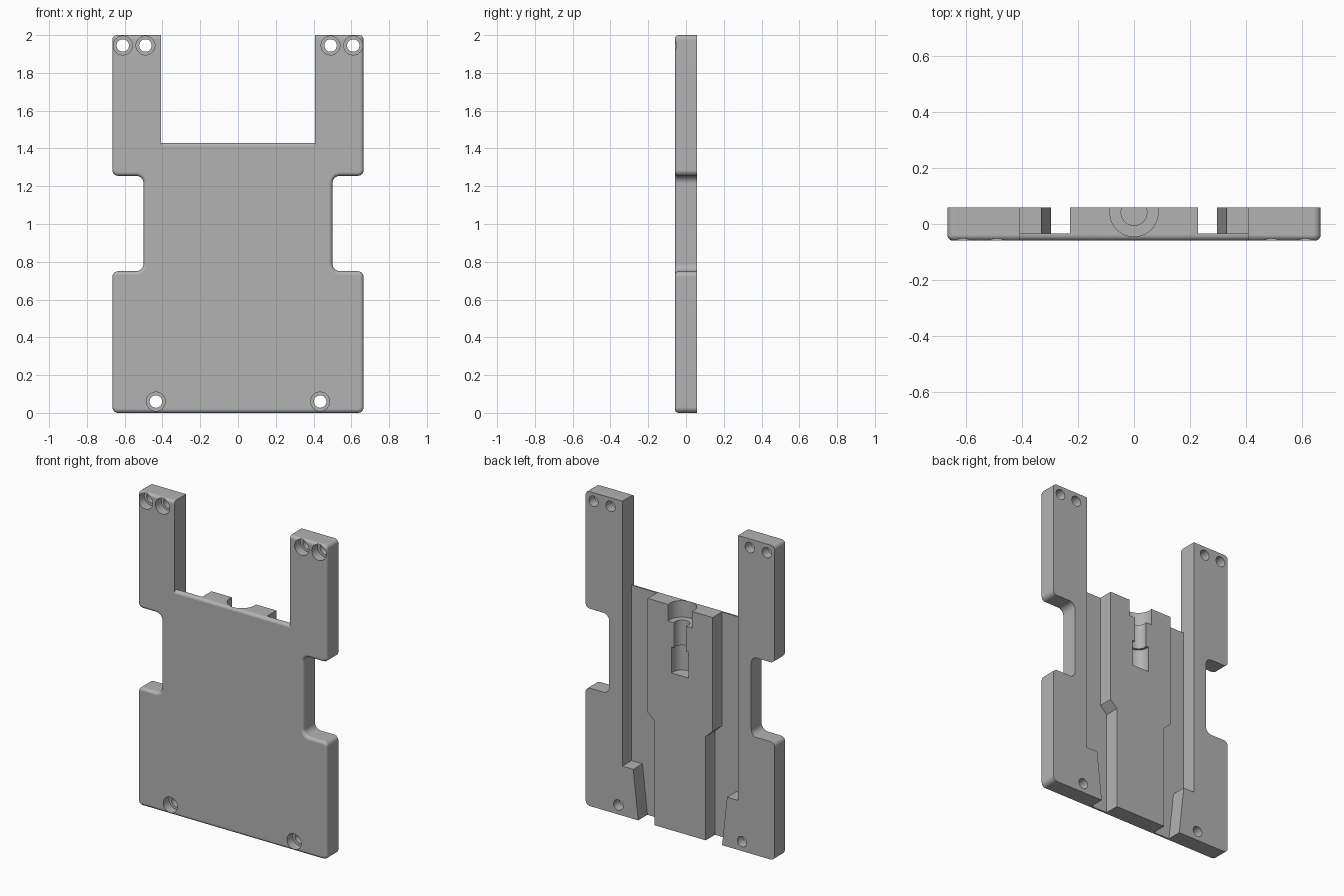
import bpy, bmesh, math
from mathutils import Vector

cube = bpy.data.objects.get("Cube")
if cube:
    bpy.data.objects.remove(cube, do_unlink=True)

grey = bpy.data.materials.new("plain_grey")
grey.use_nodes = True
grey.diffuse_color = (0.45, 0.45, 0.45, 1)
grey.node_tree.nodes["Principled BSDF"].inputs["Base Color"].default_value = grey.diffuse_color

HALF = 0.059      # half of the plate thickness
EDGE = 0.02       # fillet radius on the front edges
TOP = 1.43        # upper edge between the two arms
ARM = 0.407       # inner side of the arms


def prism(name, points, axis, low, high, fillet=0):
    """Extrude a 2D profile along an axis, optionally rounding the low end."""
    place = {"x": lambda a, b, d: (d, a, b),
             "y": lambda a, b, d: (a, d, b),
             "z": lambda a, b, d: (a, b, d)}[axis]
    bm = bmesh.new()
    base = bm.faces.new([bm.verts.new(place(a, b, low)) for a, b in points])
    rim = list(base.edges)
    ext = bmesh.ops.extrude_face_region(bm, geom=[base], use_keep_orig=True)
    shift = Vector(place(0, 0, high - low))
    bmesh.ops.translate(bm, vec=shift,
                        verts=[v for v in ext["geom"] if isinstance(v, bmesh.types.BMVert)])
    bmesh.ops.recalc_face_normals(bm, faces=bm.faces)
    if fillet:
        bmesh.ops.bevel(bm, geom=rim, offset=fillet, offset_type="OFFSET",
                        segments=5, profile=0.5, affect="EDGES")
    mesh = bpy.data.meshes.new(name)
    bm.to_mesh(mesh)
    bm.free()
    mesh.materials.append(grey)
    obj = bpy.data.objects.new(name, mesh)
    bpy.context.collection.objects.link(obj)
    return obj


def rounded(corners, steps=6):
    """Round the right-angled corners given as (a, b, radius)."""
    out = []
    for i, (a, b, r) in enumerate(corners):
        p = Vector((a, b))
        back = (Vector(corners[i - 1][:2]) - p).normalized()
        ahead = (Vector(corners[(i + 1) % len(corners)][:2]) - p).normalized()
        centre = p + (back + ahead) * r
        for k in range(steps + 1):
            t = math.pi / 2 * k / steps
            out.append(centre - r * (ahead * math.cos(t) + back * math.sin(t)))
    return out


def circle(a, b, r, n=40):
    return [(a + r * math.cos(2 * math.pi * k / n),
             b + r * math.sin(2 * math.pi * k / n)) for k in range(n)]


def cut(cutter):
    """Subtract a cutter from the plate and discard it."""
    cutter.hide_render = True
    mod = plate.modifiers.new("cut", "BOOLEAN")
    mod.operation, mod.solver, mod.object = "DIFFERENCE", "EXACT", cutter
    bpy.ops.object.modifier_apply(modifier=mod.name)
    bpy.data.objects.remove(cutter, do_unlink=True)


# Plate outline with a rounded notch on each side
right = [(0.665, 0, 0.03), (0.665, 0.75, 0.03), (0.5, 0.75, 0.04),
         (0.5, 1.255, 0.04), (0.665, 1.255, 0.03), (0.665, 2, 0.025)]
left = [(-x, z, r) for x, z, r in reversed(right)]
plate = prism("mounting_plate", rounded(right + left), "y", -HALF, HALF, EDGE)
bpy.ops.object.select_all(action="DESELECT")
bpy.context.view_layer.objects.active = plate
plate.select_set(True)

# Back channels beside the central rib
channel = [(ARM, 1.6), (ARM, 0.315), (0.33, 0.315), (0.295, 0), (0.295, -0.1),
           (0.18, -0.1), (0.18, 0.66), (0.228, 0.705), (0.228, 1.6)]
for side in (1, -1):
    cut(prism("channel", [(side * x, z) for x, z in channel], "y", -0.034, 0.2))

# Opening between the arms, leaving a rounded front edge below it
front_round = [(-HALF + EDGE * (1 - math.sin(t)), TOP - EDGE * (1 - math.cos(t)))
               for t in (math.pi / 2 * k / 5 for k in range(6))]
cut(prism("opening", [(-0.2, 2.2), (0.2, 2.2), (0.2, TOP)] + front_round
          + [(-0.2, TOP - EDGE)], "x", -ARM, ARM))

# Stepped round socket in the top of the rib
for radius, low, high in ((0.086, 1.325, 1.6), (0.046, 1.1, 1.4), (0.062, 1.0, 1.165)):
    cut(prism("socket", circle(0, 0.041, radius), "z", low, high))

# Counterbored screw holes
for x, z in ((0.49, 1.945), (0.61, 1.945), (0.435, 0.06)):
    for side in (1, -1):
        cut(prism("hole", circle(side * x, z, 0.033), "y", -0.2, 0.2))
        cut(prism("counterbore", circle(side * x, z, 0.05), "y", -0.2, 0))

# Smooth fillets, crisp edges
bpy.ops.object.shade_smooth_by_angle(angle=math.radians(30))
weighted = plate.modifiers.new("weighted_normals", "WEIGHTED_NORMAL")
weighted.keep_sharp = True
